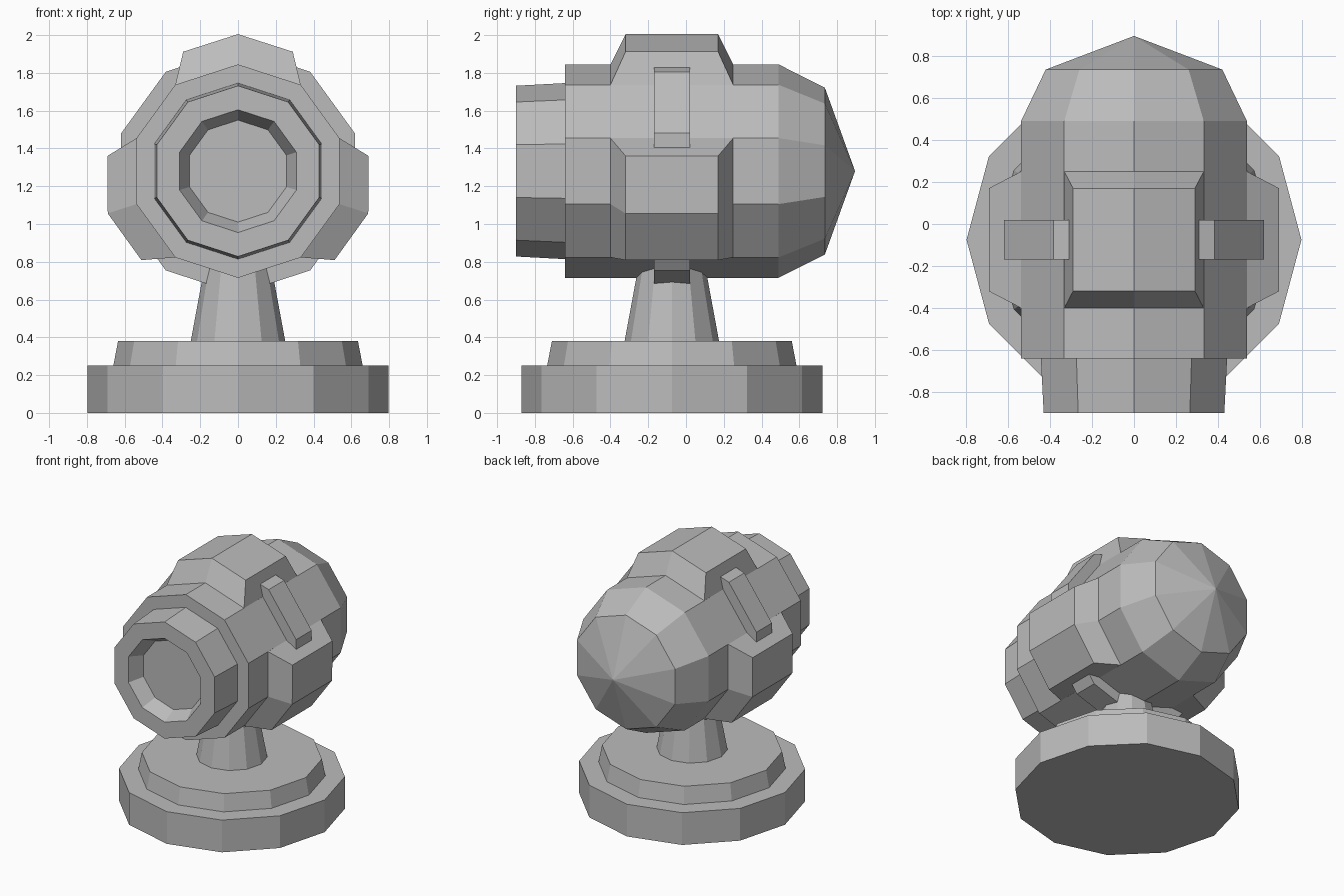
import bpy, bmesh
from math import sin, cos, pi
from mathutils import Matrix, Vector

if "Cube" in bpy.data.objects:
    bpy.data.objects.remove(bpy.data.objects["Cube"], do_unlink=True)

grey = bpy.data.materials.new("plain_grey")
grey.use_nodes = True
grey.diffuse_color = (0.5, 0.5, 0.5, 1)
grey.node_tree.nodes["Principled BSDF"].inputs["Base Color"].default_value = (0.5, 0.5, 0.5, 1)

AXIS_Z = 1.28   # height of the body axis
BASE_Y = -0.075  # centre of the stand


def finish(name, bm):
    bmesh.ops.recalc_face_normals(bm, faces=bm.faces)
    mesh = bpy.data.meshes.new(name)
    bm.to_mesh(mesh)
    bm.free()
    mesh.materials.append(grey)
    obj = bpy.data.objects.new(name, mesh)
    bpy.context.collection.objects.link(obj)
    return obj


def lathe(name, profile, sides, place, closed=False):
    """Turn (radius, position) pairs; place maps (angle, radius, position) to a point."""
    bm = bmesh.new()
    rings = []
    for r, t in profile:
        n = sides if r > 0 else 1
        rings.append([bm.verts.new(place(2 * pi * i / sides, r, t)) for i in range(n)])
    pairs = list(zip(rings, rings[1:]))
    if closed:
        pairs.append((rings[-1], rings[0]))
    for a, b in pairs:
        for i in range(sides):
            j = (i + 1) % sides
            if len(b) == 1:
                bm.faces.new((a[i], a[j], b[0]))
            else:
                bm.faces.new((a[i], a[j], b[j], b[i]))
    if not closed:
        for ring in (rings[0], rings[-1]):
            if len(ring) > 1:
                bm.faces.new(ring)
    return finish(name, bm)


def upright(a, r, t):
    return (r * cos(a), BASE_Y + r * sin(a), t)


def along_y(a, r, t):
    return (r * sin(a), t, AXIS_Z + r * cos(a))


# Stand
lathe("base_plate", [(0.797, 0), (0.797, 0.25)], 12, upright)
lathe("base_step", [(0.66, 0.25), (0.635, 0.38)], 12, upright)
lathe("neck", [(0.25, 0.38), (0.165, 0.84)], 12, upright)

# Body with recessed front opening and pointed back
lathe("body", [(0.27, -0.79), (0.325, -0.9), (0.452, -0.9), (0.466, -0.64),
               (0.565, -0.64), (0.565, 0.49), (0.442, 0.735), (0, 0.895)], 10, along_y)

# Band around the body
lathe("band", [(0.54, -0.17), (0.65, -0.17), (0.65, 0.02), (0.54, 0.02)], 10, along_y, closed=True)


# Raised tapered pads, each wrapping two sides of the body
def pad(name, turn):
    bm = bmesh.new()
    spin = Matrix.Rotation(turn, 4, 'Y')
    grid = []
    for section, y0, y1 in (([(-0.332, 0.457), (0, 0.565), (0.332, 0.457)], -0.40, 0.25),
                            ([(-0.29, 0.632), (0, 0.725), (0.29, 0.632)], -0.32, 0.17)):
        for y in (y0, y1):
            grid.append([bm.verts.new(spin @ Vector((x, y, z)) + Vector((0, 0, AXIS_Z)))
                         for x, z in section])
    low_front, low_back, top_front, top_back = grid
    for a, b in ((top_front, top_back), (low_front, top_front), (low_back, top_back), (low_front, low_back)):
        for i in range(2):
            bm.faces.new((a[i], a[i + 1], b[i + 1], b[i]))
    for i in (0, 2):
        bm.faces.new((low_front[i], top_front[i], top_back[i], low_back[i]))
    finish(name, bm)


for name, step in (("top_pad", 0), ("left_pad", 3), ("right_pad", -3)):
    pad(name, step * pi / 5)
